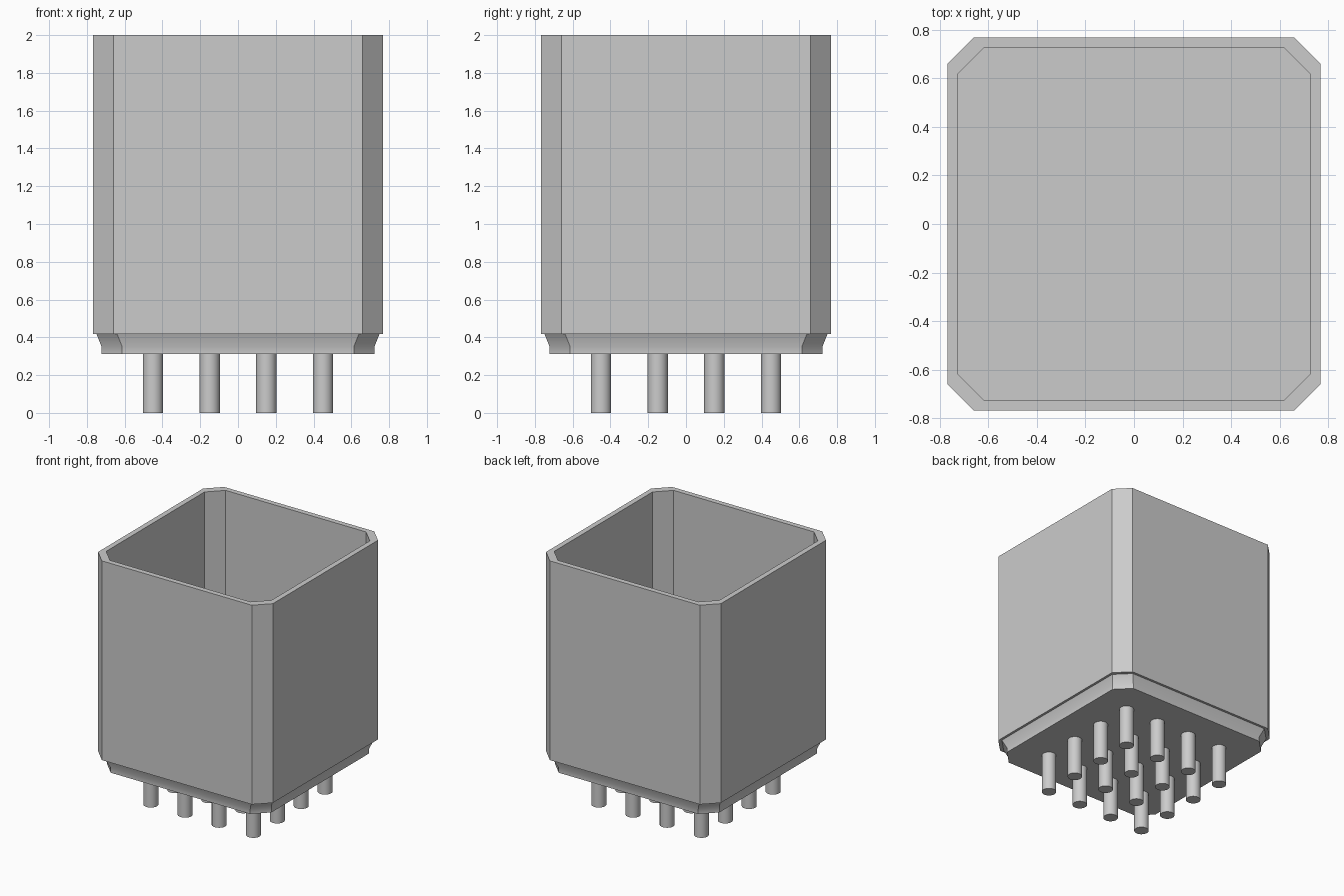
import bpy, bmesh, math

old = bpy.data.objects.get("Cube")
if old:
    bpy.data.objects.remove(old, do_unlink=True)

grey = bpy.data.materials.new("light grey")
grey.use_nodes = True
colour = (0.6, 0.6, 0.6, 1)
grey.diffuse_color = colour
grey.node_tree.nodes["Principled BSDF"].inputs["Base Color"].default_value = colour

CUT = 0.109  # corner chamfer, along each side


def ring(bm, half, z):
    """Square outline with cut corners, counter-clockwise."""
    h, c = half, half - CUT
    corners = [(h, -c), (h, c), (c, h), (-c, h), (-h, c), (-h, -c), (-c, -h), (c, -h)]
    return [bm.verts.new((x, y, z)) for x, y in corners]


def loft(name, sections, closed):
    """Join rings of (half width, height), either into a loop or with end caps."""
    bm = bmesh.new()
    rings = [ring(bm, half, z) for half, z in sections]
    pairs = list(zip(rings, rings[1:]))
    if closed:
        pairs.append((rings[-1], rings[0]))
    else:
        bm.faces.new(rings[0])
        bm.faces.new(rings[-1])
    for a, b in pairs:
        for i in range(8):
            j = (i + 1) % 8
            bm.faces.new((a[i], a[j], b[j], b[i]))
    bmesh.ops.recalc_face_normals(bm, faces=bm.faces)
    mesh = bpy.data.meshes.new(name)
    bm.to_mesh(mesh)
    bm.free()
    obj = bpy.data.objects.new(name, mesh)
    bpy.context.collection.objects.link(obj)
    finish(obj)


def finish(obj):
    obj.data.materials.append(grey)
    bpy.ops.object.select_all(action='DESELECT')
    obj.select_set(True)
    bpy.context.view_layer.objects.active = obj
    bpy.ops.object.shade_smooth_by_angle(angle=math.radians(30))


# Open-topped can wall
loft("can_wall", [(0.768, 0.418), (0.768, 2), (0.726, 2), (0.726, 0.418)], True)

# Tapered base plate closing the can
loft("base_plate", [(0.722, 0.312), (0.722, 0.35), (0.749, 0.418)], False)

# Four by four grid of pins, just showing through the floor
PIN_TOP = 0.422
for row in range(4):
    for col in range(4):
        x, y = (0.3 * col - 0.45, 0.3 * row - 0.45)
        bpy.ops.mesh.primitive_cylinder_add(
            vertices=32, radius=0.054, depth=PIN_TOP, location=(x, y, PIN_TOP / 2))
        pin = bpy.context.object
        pin.name = f"pin_{row + 1}_{col + 1}"
        finish(pin)
